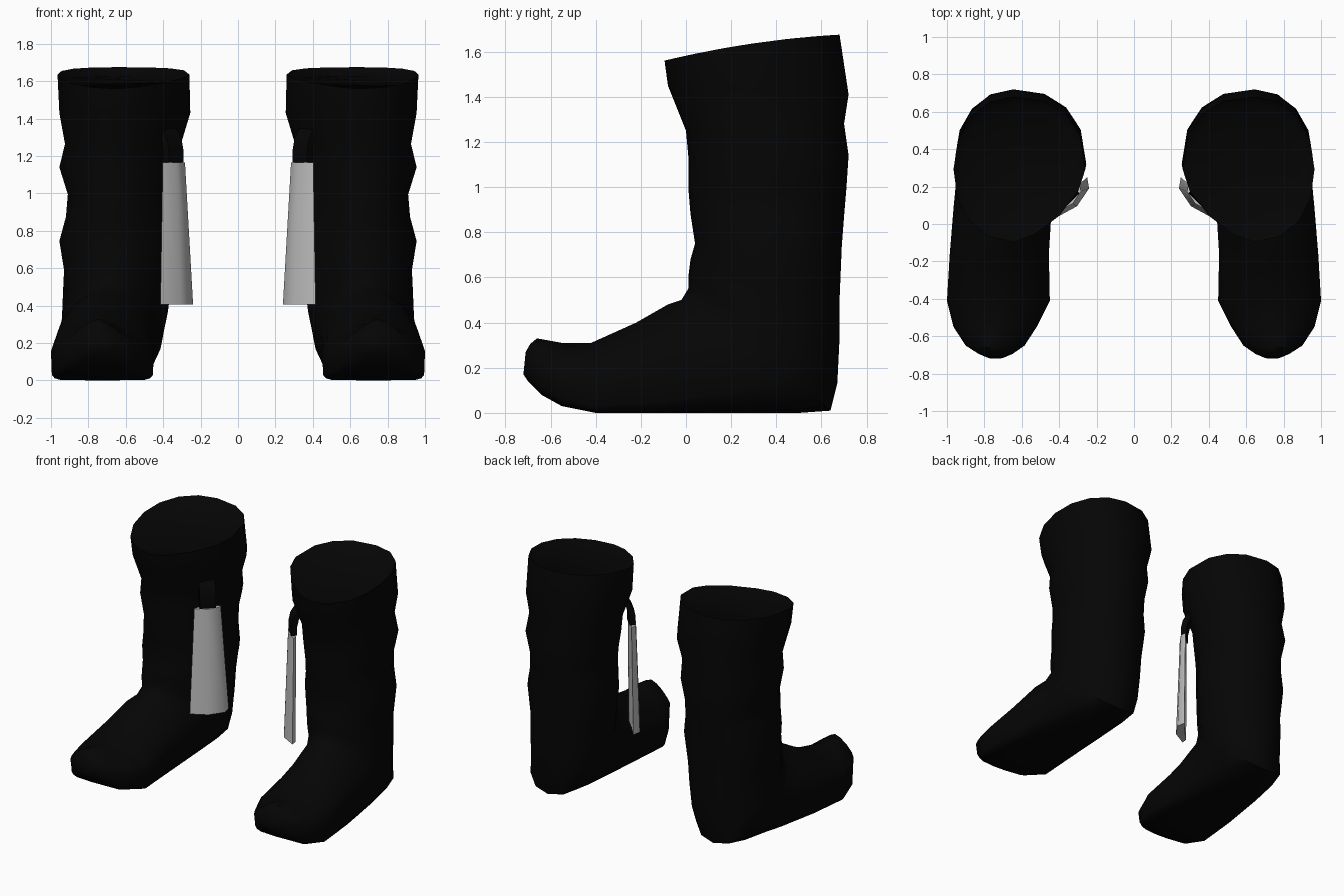
import bpy, bmesh, math
from mathutils import Vector

cube = bpy.data.objects.get("Cube")
if cube:
    bpy.data.objects.remove(cube, do_unlink=True)


def material(name, value):
    m = bpy.data.materials.new(name)
    m.use_nodes = True
    colour = (value, value, value, 1)
    m.diffuse_color = colour
    m.node_tree.nodes["Principled BSDF"].inputs["Base Color"].default_value = colour
    return m


black = material("black leather", 0.0015)
grey = material("light grey fringe", 0.54)


def loft(name, rings, mat, side):
    """Skin a list of equal-length rings, cap both ends; side mirrors in x."""
    bm = bmesh.new()
    loops = [[bm.verts.new((side * p[0], p[1], p[2])) for p in ring] for ring in rings]
    n = len(loops[0])
    for a, b in zip(loops, loops[1:]):
        for i in range(n):
            j = (i + 1) % n
            bm.faces.new((a[i], a[j], b[j], b[i]))
    bm.faces.new(loops[0])
    bm.faces.new(loops[-1])
    bmesh.ops.recalc_face_normals(bm, faces=bm.faces)
    mesh = bpy.data.meshes.new(name)
    bm.to_mesh(mesh)
    bm.free()
    mesh.materials.append(mat)
    obj = bpy.data.objects.new(name, mesh)
    bpy.context.collection.objects.link(obj)
    bpy.ops.object.select_all(action="DESELECT")
    obj.select_set(True)
    bpy.context.view_layer.objects.active = obj
    bpy.ops.object.shade_smooth_by_angle(angle=math.radians(45))
    return obj


def spow(t, p):
    return math.copysign(abs(t) ** p, t)


def section(dims, inner, outer, back_outer=0, tip=None, arch=0, sides=16):
    """Tilted oval between a front/top point and a back/sole point.
    p shapes the back/sole half; inner and outer shape the front/top quarters;
    back_outer is the least exponent of the outer back quarter."""
    yf, zf, yb, zb, x_in, x_out, p = dims
    xc, hw = (x_in + x_out) / 2, (x_out - x_in) / 2
    skew = 0 if tip is None else tip - xc
    ring = []
    for i in range(sides):
        a = 2 * math.pi * i / sides
        u, v = math.cos(a), math.sin(a)
        if v < 0:
            e = p if u < 0 else max(p, back_outer)
        else:
            e = inner if u < 0 else outer
        u, v = spow(u, e), spow(v, e)
        ring.append((xc + hw * u + skew * v * v,
                     (yf + yb) / 2 + v * (yf - yb) / 2,
                     (zf + zb) / 2 + v * (zf - zb) / 2 + arch * (1 - v * v)))
    return ring


# Ridged toe sections: top point, sole point, width, roundness
toe = [(-.71, .27, -.72, .17, .70, .78, 1),
       (-.69, .305, -.70, .14, .65, .83, .8),
       (-.66, .33, -.64, .08, .585, .90, .5),
       (-.55, .31, -.55, .03, .52, .965, .28)]
# Instep and heel sections
instep = [(-.42, .31, -.40, 0, .45, 1.0, .22),
          (-.22, .40, -.10, 0, .455, .985, .3),
          (-.08, .48, .25, 0, .44, .965, .5),
          (-.02, .50, .50, 0, .42, .95, .72),
          (.01, .55, .64, .01, .395, .945, .92)]
# Shaft sections from ankle to collar
shaft = [(.01, .60, .67, .13, .375, .94, .98),
         (.015, .64, .68, .33, .36, .935, .94),
         (.02, .68, .68, .50, .35, .93, .9),
         (.04, .75, .69, .74, .32, .955, .88),
         (.02, .88, .70, .87, .34, .92, .88),
         (.01, 1.0, .71, .99, .34, .91, .86),
         (.01, 1.14, .72, 1.14, .31, .955, .84),
         (0, 1.25, .70, 1.28, .305, .925, .82),
         (-.08, 1.45, .72, 1.41, .255, .955, .8)]
# Arched rim, then the sunken opening
collar = [(-.095, 1.56, .68, 1.675, .26, .965, .8),
          (-.07, 1.55, .64, 1.63, .31, .92, .85)]

boot_rings = ([section(s, 1.6, 1.4) for s in toe]
              + [section(s, 1.2, 1.15) for s in instep]
              + [section(s, 1.28, .97, 1, tip=.645) for s in shaft]
              + [section(s, 1.28, .97, 1, tip=.645, arch=.018) for s in collar])

# Bent fringe outline, in plan, relative to its centre
fringe = [(-.085, .11), (-.095, .05), (-.03, -.045), (.08, -.105),
          (.075, -.06), (0, .015)]


def fringe_ring(x, z, scale):
    return [(x + dx * scale, .14 + dy * scale, z) for dx, dy in fringe]


# Flat strap arching from the fringe into the boot: inward offset and height
strap = [(0, 1.165), (0, 1.23), (.012, 1.285), (.04, 1.33), (.08, 1.345), (.14, 1.34)]


def strap_rings():
    inward = Vector((1, 1, 0)).normalized()
    across = Vector((1, -1, 0)).normalized()
    pts = [Vector((.345, .14, z)) + inward * d for d, z in strap]
    rings = []
    for i, c in enumerate(pts):
        along = (pts[min(i + 1, len(pts) - 1)] - pts[max(i - 1, 0)]).normalized()
        thick = along.cross(across) * .02
        wide = across * .055
        rings.append([c + wide + thick, c - wide + thick, c - wide - thick, c + wide - thick])
    return rings


for label, side in (("left", 1), ("right", -1)):
    loft(label + "_boot", boot_rings, black, side)
    loft(label + "_fringe", [fringe_ring(.335, .405, 1), fringe_ring(.348, 1.165, .68)], grey, side)
    loft(label + "_strap", strap_rings(), black, side)
